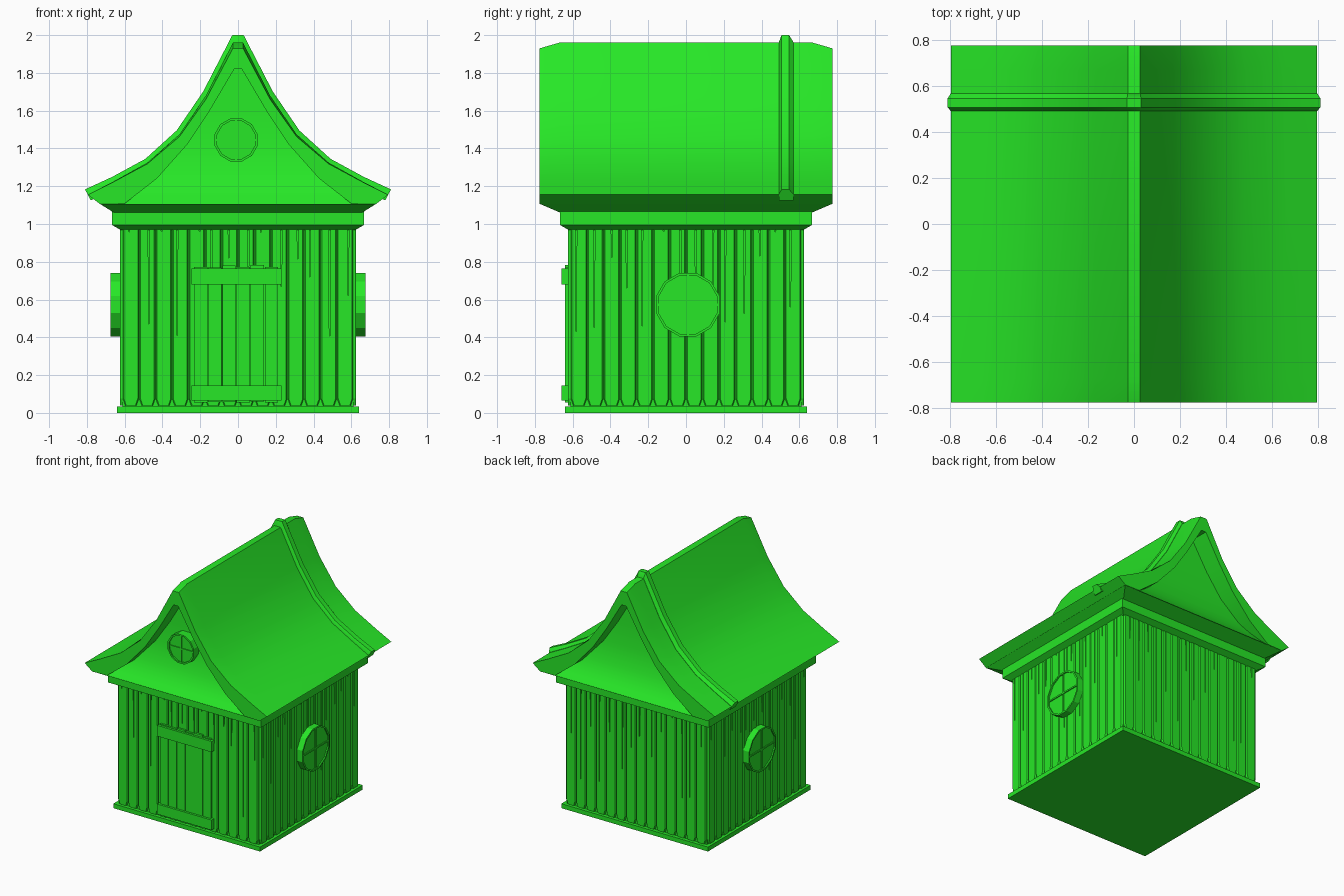
import bpy, bmesh, math, random
from mathutils import Matrix

if "Cube" in bpy.data.objects:
    bpy.data.objects.remove(bpy.data.objects["Cube"])

random.seed(4)
green = bpy.data.materials.new("green_paint")
green.diffuse_color = (0.02, 0.8, 0.02, 1)
green.use_nodes = True
green.node_tree.nodes["Principled BSDF"].inputs["Base Color"].default_value = green.diffuse_color


def part(name, solids, turn=0, smooth=35):
    """Each solid is a list of rings, lofted in order and capped at both ends."""
    bm = bmesh.new()
    for rings in solids:
        vs = [[bm.verts.new(p) for p in ring] for ring in rings]
        n = len(vs[0])
        for a, b in zip(vs, vs[1:]):
            for i in range(n):
                j = (i + 1) % n
                bm.faces.new((a[i], a[j], b[j], b[i]))
        bm.faces.new(vs[0][::-1])
        bm.faces.new(vs[-1])
    bmesh.ops.recalc_face_normals(bm, faces=bm.faces)
    bm.transform(Matrix.Rotation(math.radians(turn), 4, 'Z'))
    me = bpy.data.meshes.new(name)
    bm.to_mesh(me)
    bm.free()
    me.materials.append(green)
    if smooth:
        me.polygons.foreach_set("use_smooth", [True] * len(me.polygons))
        me.set_sharp_from_angle(angle=math.radians(smooth))
    ob = bpy.data.objects.new(name, me)
    bpy.context.collection.objects.link(ob)
    return ob


def rect(x, y, z):
    return [(-x, -y, z), (x, -y, z), (x, y, z), (-x, y, z)]


def panel(outline, y0, y1):
    """Extrude an (x, z) outline from y0 to y1."""
    return [[(x, y, z) for x, z in outline] for y in (y0, y1)]


def bar(x0, x1, z0, z1, y0, y1):
    return panel([(x0, z0), (x1, z0), (x1, z1), (x0, z1)], y0, y1)


def mirrored(half):
    return half + [(-x, z) for x, z in reversed(half)]


# base slab, wall core, cornice and soffit
part("base_slab", [[rect(.64, .64, 0), rect(.64, .64, .035)]], smooth=0)
part("wall_core", [[rect(.611, .611, .03), rect(.611, .611, 1.0)]], smooth=0)
part("cornice", [[rect(.62, .62, .968), rect(.668, .668, .995),
                  rect(.668, .668, 1.066)]], smooth=0)
part("soffit", [[rect(.66, .67, 1.062), rect(.73, .773, 1.106)]], smooth=0)

# plank cladding, each board with a tapering crack from the top
PITCH = 1.222 / 14
for wall, turn in (("front", 0), ("right", 90), ("back", 180), ("left", 270)):
    boards = []
    for i in range(14):
        a = -.611 + i * PITCH
        rings = []
        crack = a + PITCH * random.uniform(.3, .7)
        tip = random.choice((.95, .8, .6, .45, .3, .15))
        for y, g in ((-.60, .001), (-.619, .002), (-.626, .007)):
            l, r = a + g, a + PITCH - g
            rings.append([(l, y, .075), (l + .012, y, .04), (r - .012, y, .04),
                          (r, y, .075), (r, y, .985), (crack + .004, y, .985),
                          (crack, y, tip), (crack - .004, y, .985), (l, y, .985)])
        boards.append(rings)
    part(wall + "_planks", boards, turn, smooth=0)

# door: six uneven boards and two cross battens
door = []
for i in range(6):
    x = -.235 + i * .075
    top = .775 + random.uniform(-.006, .008)
    door.append(bar(x + .002, x + .073, .06 + random.uniform(-.005, .005), top, -.61, -.641))
part("door_boards", door, smooth=0)
part("door_battens", [bar(-.245, .23, .065, .145, -.62, -.658),
                      bar(-.245, .23, .68, .765, -.62, -.658)], smooth=0)


# round windows: rim, sunken pane and cross bars
def window(name, cx, cz, r, y0, y1, turn):
    def circle(rad, y):
        return [(cx + rad * math.cos(t), y, cz + rad * math.sin(t))
                for t in (math.radians(15 + 30 * k) for k in range(12))]
    s = r - .013
    part(name, [[circle(r, y0), circle(r, y1), circle(s, y1), circle(s, y1 + .01)],
                bar(cx - s * .97, cx + s * .97, cz - .006, cz + .006, y1 + .02, y1 + .003),
                bar(cx - .006, cx + .006, cz - s * .97, cz + s * .97, y1 + .02, y1 + .003)],
         turn, smooth=0)


window("right_window", .01, .573, .174, -.6, -.675, 90)
window("left_window", -.01, .573, .174, -.6, -.675, -90)
window("gable_window", -.01, 1.445, .118, -.58, -.70, 0)

# curved roof shell, ridge slightly lowered at both ends
outer = [(.027, 1.96), (.17, 1.68), (.31, 1.475), (.48, 1.325), (.66, 1.225), (.795, 1.155)]
inner = [(.73, 1.105), (.60, 1.108), (.43, 1.24), (.27, 1.42), (.15, 1.60), (.02, 1.82)]


def roof_section(y, drop):
    half = [(x, z - drop * (z - 1.155) / .8) for x, z in outer] + inner
    return [(x, y, z) for x, z in mirrored(half)]


part("roof_shell", [[roof_section(-.775, .03), roof_section(-.67, 0),
                     roof_section(.67, 0), roof_section(.775, .03)]])

# raised band across the roof near the back
band = [(.03, 2.0), (.185, 1.70), (.325, 1.495), (.49, 1.345), (.665, 1.25), (.81, 1.183)]


def band_section(y, f):
    top = [(a[0] + (b[0] - a[0]) * f, a[1] + (b[1] - a[1]) * f) for a, b in zip(outer, band)]
    low = [(x * .98, z - .03) for x, z in reversed(outer)]
    return [(x, y, z) for x, z in mirrored(top + low)]


part("roof_band", [[band_section(.492, .1), band_section(.506, 1),
                    band_section(.546, 1), band_section(.568, .1)]])

# gable walls front and back, flaring out towards the eaves
gable = [(.72, .772, 1.104), (.59, .735, 1.145), (.50, .70, 1.20), (.42, .67, 1.27),
         (.29, .642, 1.42), (.17, .63, 1.60), (.03, .625, 1.84)]
part("gable_walls", [[rect(*g) for g in gable]])
